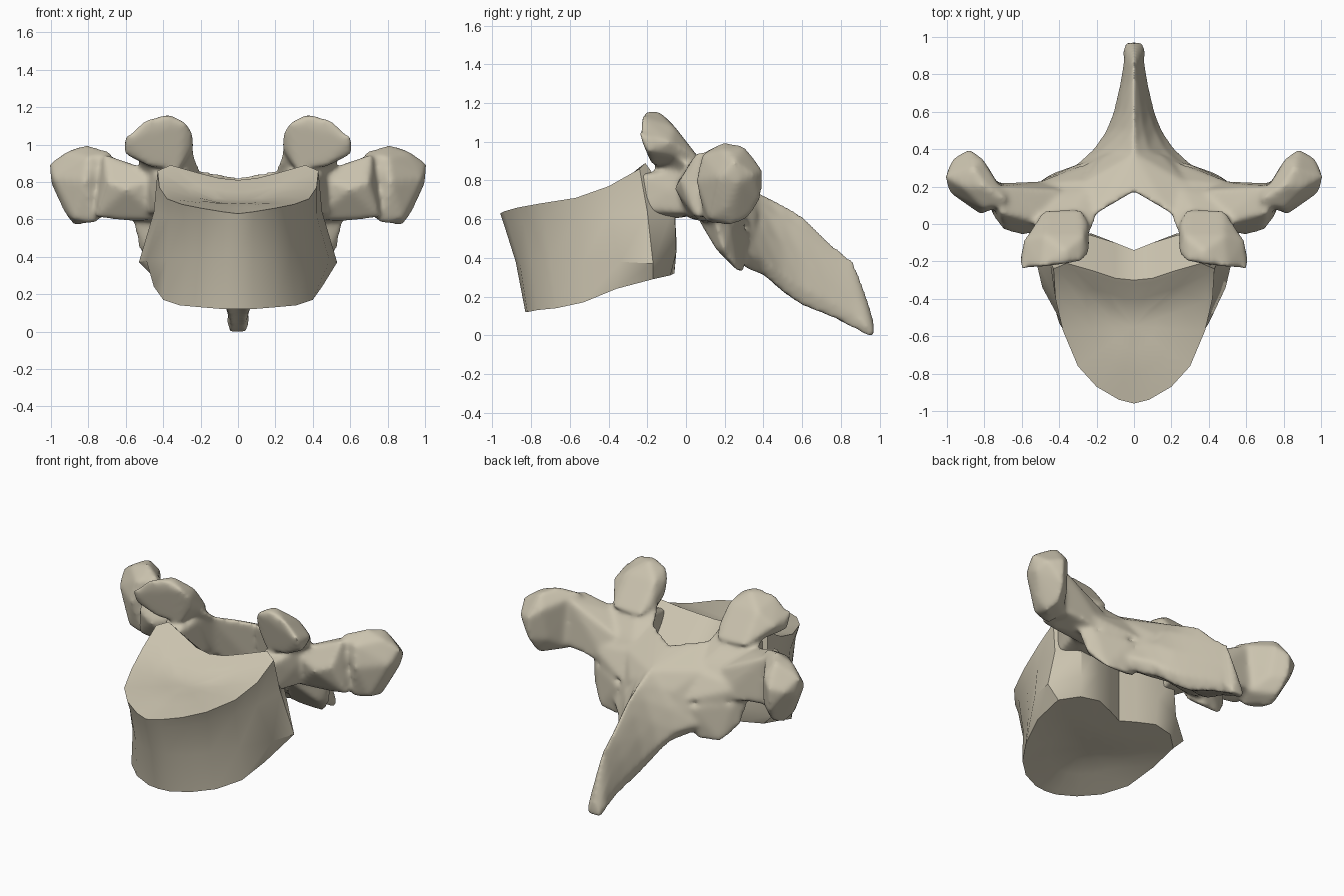
import bpy
import bmesh
from math import radians
from mathutils import Vector

default_cube = bpy.data.objects.get("Cube")
if default_cube:
    bpy.data.objects.remove(default_cube, do_unlink=True)

# Single bone colour
BONE_COLOUR = (0.6, 0.55, 0.43, 1)
bone = bpy.data.materials.new("bone")
bone.use_nodes = True
bone.diffuse_color = BONE_COLOUR
shader = bone.node_tree.nodes["Principled BSDF"]
shader.inputs["Base Color"].default_value = BONE_COLOUR
shader.inputs["Roughness"].default_value = 0.8


def finish(bm, name):
    """Turn a bmesh into a named bone-coloured object."""
    bmesh.ops.recalc_face_normals(bm, faces=bm.faces)
    mesh = bpy.data.meshes.new(name)
    bm.to_mesh(mesh)
    bm.free()
    mesh.materials.append(bone)
    obj = bpy.data.objects.new(name, mesh)
    bpy.context.collection.objects.link(obj)
    return obj


def smooth(obj, degrees):
    bpy.ops.object.select_all(action="DESELECT")
    obj.select_set(True)
    bpy.context.view_layer.objects.active = obj
    bpy.ops.object.shade_smooth_by_angle(angle=radians(degrees))


def full_ring(half):
    """Mirror a half outline whose first and last points lie on x = 0."""
    return half + [(-x, y, z) for x, y, z in reversed(half[1:-1])]


def bridge(bm, lower, upper):
    count = len(lower)
    for i in range(count):
        j = (i + 1) % count
        bm.faces.new((lower[i], lower[j], upper[j], upper[i]))


def loft(bm, rings):
    """Skin a list of equal-length rings and return their vertices."""
    rows = [[bm.verts.new(point) for point in ring] for ring in rings]
    for lower, upper in zip(rows, rows[1:]):
        bridge(bm, lower, upper)
    return rows


def dished_cap(bm, rim, centre):
    """Close a rim with a shallow dish that runs to a centre point."""
    centre = Vector(centre)
    previous = rim
    for pull, sink in ((0.08, 0.1), (0.4, 0.55), (0.7, 0.88)):
        row = []
        for vert in rim:
            point = vert.co.lerp(centre, pull)
            point.z = vert.co.z + (centre.z - vert.co.z) * sink
            row.append(bm.verts.new(point))
        bridge(bm, previous, row)
        previous = row
    middle = bm.verts.new(centre)
    for i, vert in enumerate(previous):
        bm.faces.new((vert, previous[(i + 1) % len(previous)], middle))


def hull_pair(bm, points):
    """Add a convex lump on the left and its mirror image on the right."""
    for side in (1, -1):
        verts = [bm.verts.new((side * x, y, z)) for x, y, z in points]
        result = bmesh.ops.convex_hull(bm, input=verts)
        unused = set(result["geom_interior"]) | set(result["geom_unused"])
        loose = [g for g in unused if isinstance(g, bmesh.types.BMVert)]
        bmesh.ops.delete(bm, geom=loose, context="VERTS")


# Vertebral body: heart-shaped outlines, from the lower rim to the upper rim
lower_rim = [(0, -.83, .12), (.08, -.82, .12), (.2, -.77, .13), (.31, -.67, .14),
             (.4, -.53, .17), (.45, -.36, .24), (.45, -.17, .29), (.35, -.08, .31),
             (.22, -.06, .32), (.1, -.1, .31), (0, -.14, .3)]
lower_waist = [(0, -.88, .38), (.08, -.86, .38), (.19, -.8, .38), (.28, -.7, .38),
               (.38, -.53, .38), (.49, -.34, .38), (.53, -.17, .37), (.37, -.05, .43),
               (.23, -.05, .5), (.1, -.1, .5), (0, -.14, .5)]
upper_waist = [(0, -.94, .57), (.08, -.92, .58), (.2, -.84, .59), (.29, -.73, .6),
               (.37, -.56, .61), (.42, -.4, .62), (.45, -.2, .64), (.36, -.06, .68),
               (.23, -.06, .68), (.1, -.1, .66), (0, -.14, .64)]
upper_rim = [(0, -.96, .63), (.08, -.94, .64), (.2, -.87, .66), (.3, -.76, .68),
             (.38, -.57, .71), (.42, -.4, .77), (.43, -.24, .86), (.36, -.21, .89),
             (.22, -.25, .85), (.1, -.29, .82), (0, -.3, .81)]
bm = bmesh.new()
rows = loft(bm, [full_ring(r) for r in (lower_rim, lower_waist, upper_waist, upper_rim)])
dished_cap(bm, rows[0], (0, -.45, .25))
dished_cap(bm, rows[-1], (0, -.55, .69))
smooth(finish(bm, "vertebral_body"), 38)

bm = bmesh.new()

# Pedicles joining the body to the arch
hull_pair(bm, [(.3, -.24, .83), (.4, -.25, .83), (.3, -.22, .6), (.41, -.24, .64),
               (.25, .05, .88), (.27, .05, .62), (.5, .05, .86), (.28, -.06, .6),
               (.5, .05, .63), (.47, -.08, .75), (.42, -.08, .62)])

# Laminae: an inner piece at the midline and an outer piece, both sloping backwards
hull_pair(bm, [(0, .17, .83), (.14, .13, .84), (.24, .03, .87), (0, .22, .5),
               (.22, .12, .56), (.2, .28, .36), (0, .32, .36), (0, .38, .73),
               (.15, .37, .62), (.25, .34, .5), (.28, .22, .74)])
hull_pair(bm, [(.2, .06, .85), (.27, -.05, .86), (.45, -.03, .86), (.24, .1, .58),
               (.24, .33, .58), (.42, .26, .55), (.54, .21, .69),
               (.5, .06, .6), (.28, .23, .73)])

# Lower articular processes
hull_pair(bm, [(.2, .24, .36), (.48, .15, .45), (.3, .3, .32), (.44, .27, .33),
               (.53, .2, .43), (.57, .15, .6), (.28, .06, .6),
               (.27, .33, .54), (.5, .23, .58)])

# Upper articular processes: leaning blades with a broad root on the arch
hull_pair(bm, [(.24, -.13, .98), (.24, -.16, 1.06), (.28, -.2, 1.12),
               (.37, -.21, 1.16), (.5, -.23, 1.13), (.61, -.24, 1.03),
               (.61, -.2, .95), (.47, -.18, .88), (.31, -.15, .87),
               (.37, -.14, 1.16), (.27, -.06, 1.08), (.48, -.06, 1.08),
               (.59, -.08, 1), (.28, .08, .9), (.48, .08, .9), (.24, .01, .94)])
hull_pair(bm, [(.19, .07, .84), (.22, -.02, .9), (.25, -.08, .98), (.4, -.06, 1),
               (.53, -.08, .94), (.55, .08, .84), (.4, .19, .74), (.25, .19, .77),
               (.4, -.12, .84)])

# Transverse processes: tapering shaft and rounded knob
hull_pair(bm, [(.4, -.02, .84), (.4, .02, .6), (.4, .23, .6), (.4, .18, .78),
               (.6, -.06, .76), (.7, -.03, .8), (.76, .05, .61),
               (.58, .06, .59), (.58, .18, .64), (.56, .1, .89),
               (.76, .22, .64), (.72, .2, .94), (.72, .06, .95)])
hull_pair(bm, [(.8, .2, 1), (.67, .12, .96), (.92, .2, .96), (1.01, .25, .9),
               (.99, .17, .82), (1, .27, .79), (.93, .2, .64), (.88, .12, .6),
               (.88, .24, .57), (.76, .1, .58), (.82, .05, .8), (.8, .08, .93),
               (.97, .35, .83), (.88, .4, .85), (.88, .39, .7), (.81, .35, .9),
               (.79, .32, .7), (.72, .2, .62), (.86, .3, .98), (.86, .32, .6)])

# Spinous process: tent-shaped sections given as depth, ridge, base, half width
sections = [(.25, .78, .4, .38), (.32, .76, .34, .31), (.4, .73, .31, .22),
            (.5, .68, .22, .15), (.6, .62, .15, .11), (.75, .48, .09, .075),
            (.87, .38, .03, .055), (.93, .22, 0, .06), (.97, .08, -.01, .05)]
rings = []
for y, ridge, base, width in sections:
    height = ridge - base
    half = [(0, y, ridge), (width * 0.35, y, ridge - height * 0.18),
            (width * 0.75, y, ridge - height * 0.48),
            (width, y, base + height * 0.2), (width * 0.75, y, base),
            (0, y, base + height * 0.06)]
    rings.append(full_ring(half))
rows = loft(bm, rings)
bm.faces.new(rows[0])
bm.faces.new(rows[-1])

# Fuse the posterior parts into one continuous bone surface
arch = finish(bm, "posterior_arch")
fuse = arch.modifiers.new("fuse", "REMESH")
fuse.mode = "VOXEL"
fuse.voxel_size = 0.014
fuse.use_smooth_shade = True
soften = arch.modifiers.new("soften", "SMOOTH")
soften.factor = 0.5
soften.iterations = 14
smooth(arch, 50)
